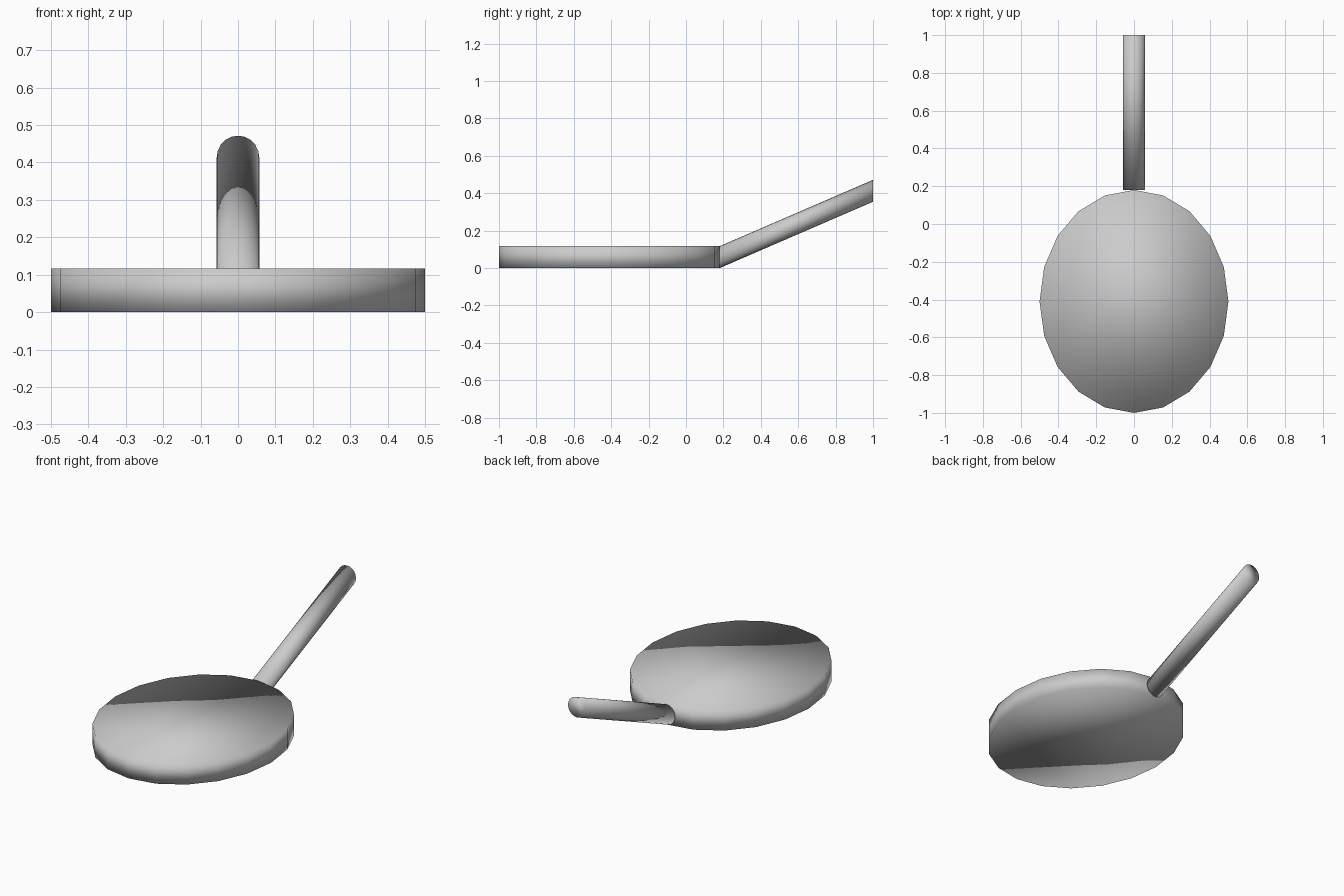
import bpy, bmesh
from math import sin, cos, tau

if "Cube" in bpy.data.objects:
    bpy.data.objects.remove(bpy.data.objects["Cube"])

SIDES = 20

def loft(name, rings):
    """Closed tube through two rings of points, smooth shaded throughout."""
    bm = bmesh.new()
    a, b = [[bm.verts.new(p) for p in ring] for ring in rings]
    n = len(a)
    for i in range(n):
        j = (i + 1) % n
        bm.faces.new((a[i], a[j], b[j], b[i]))
    bm.faces.new(a[::-1])
    bm.faces.new(b)
    bmesh.ops.recalc_face_normals(bm, faces=bm.faces)
    for f in bm.faces:
        f.smooth = True
    mesh = bpy.data.meshes.new(name)
    bm.to_mesh(mesh)
    bm.free()
    obj = bpy.data.objects.new(name, mesh)
    bpy.context.collection.objects.link(obj)
    return obj

def circle(fn):
    return [fn(cos(tau * i / SIDES), sin(tau * i / SIDES)) for i in range(SIDES)]

# Flat oval head
H = 0.117
loft("oval_head", [circle(lambda c, s: (0.5 * c, -0.41 + 0.59 * s, z)) for z in (0, H)])

# Sloping round handle with upright end faces
R = H / 2
loft("handle", [circle(lambda c, s: (0.057 * c, y, zc + R * s))
                for y, zc in ((0.18, R), (1.0, 0.413))])
